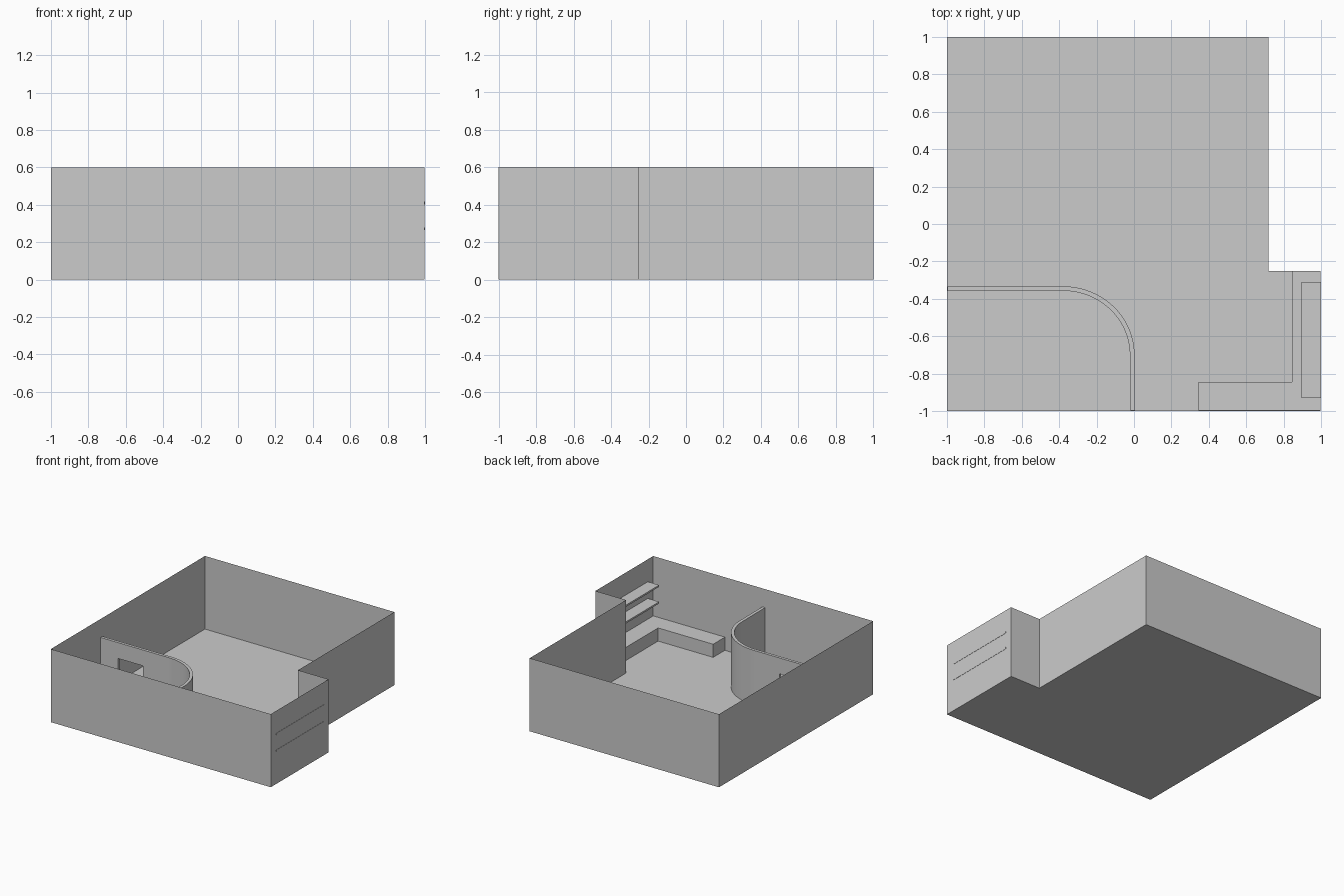
import bpy, bmesh, math

if "Cube" in bpy.data.objects:
    bpy.data.objects.remove(bpy.data.objects["Cube"])

WALL_H = 0.6
LIFT = 0.002          # keeps inner parts just clear of the outer shell


def prism(name, outline, z0, z1, cap_top=True):
    """Extrude a plan outline from z0 to z1; optionally leave the top open."""
    bm = bmesh.new()
    base = bm.faces.new([bm.verts.new((x, y, z0)) for x, y in outline])
    low = list(base.verts)
    high = [bm.verts.new((v.co.x, v.co.y, z1)) for v in low]
    n = len(low)
    for i in range(n):
        j = (i + 1) % n
        bm.faces.new((low[i], low[j], high[j], high[i]))
    if cap_top:
        bm.faces.new(high)
    bmesh.ops.recalc_face_normals(bm, faces=bm.faces)
    mesh = bpy.data.meshes.new(name)
    bm.to_mesh(mesh)
    bm.free()
    obj = bpy.data.objects.new(name, mesh)
    bpy.context.collection.objects.link(obj)
    return obj


def rect(x0, x1, y0, y1):
    return [(x0, y0), (x1, y0), (x1, y1), (x0, y1)]


def arc(cx, cy, rx, ry, steps=20):
    return [(cx + rx * math.sin(math.pi / 2 * i / steps),
             cy + ry * math.cos(math.pi / 2 * i / steps)) for i in range(steps + 1)]


# Room: floor and single-sheet walls with a notched corner, open at the top
prism("room_shell", [(-1, -1), (0.998, -1), (0.998, -0.25), (0.72, -0.25),
                     (0.72, 1), (-1, 1)], 0, WALL_H, cap_top=False)

# Curved partition closing off the front left corner
outer = [(-0.998, -0.333)] + arc(-0.38, -0.70, 0.383, 0.367) + [(0.005, -0.998)]
inner = [(-0.998, -0.357)] + arc(-0.38, -0.70, 0.358, 0.343) + [(-0.02, -0.998)]
partition = prism("curved_partition", outer + inner[::-1], LIFT, 0.45)

# Doorway through the straight run of the partition
cutter = prism("doorway_cutter", rect(-0.84, -0.615, -0.45, -0.25), -0.1, 0.32)
cutter.hide_render = True
cutter.hide_set(True)
cut = partition.modifiers.new("doorway", 'BOOLEAN')
cut.operation = 'DIFFERENCE'
cut.solver = 'EXACT'
cut.object = cutter
bpy.context.view_layer.objects.active = partition
partition.select_set(True)
bpy.ops.object.modifier_apply(modifier=cut.name)
bpy.data.objects.remove(cutter)
bpy.ops.object.shade_smooth_by_angle(angle=math.radians(30))

# L-shaped counter in the front right corner
prism("counter", [(0.345, -0.998), (0.996, -0.998), (0.996, -0.252), (0.845, -0.252),
                  (0.845, -0.845), (0.345, -0.845)], LIFT, 0.11)

# Two wall shelves above the counter, ends showing through the right wall
for name, z in (("lower_shelf", 0.265), ("upper_shelf", 0.402)):
    prism(name, rect(0.895, 1.0, -0.93, -0.31), z, z + 0.014)
